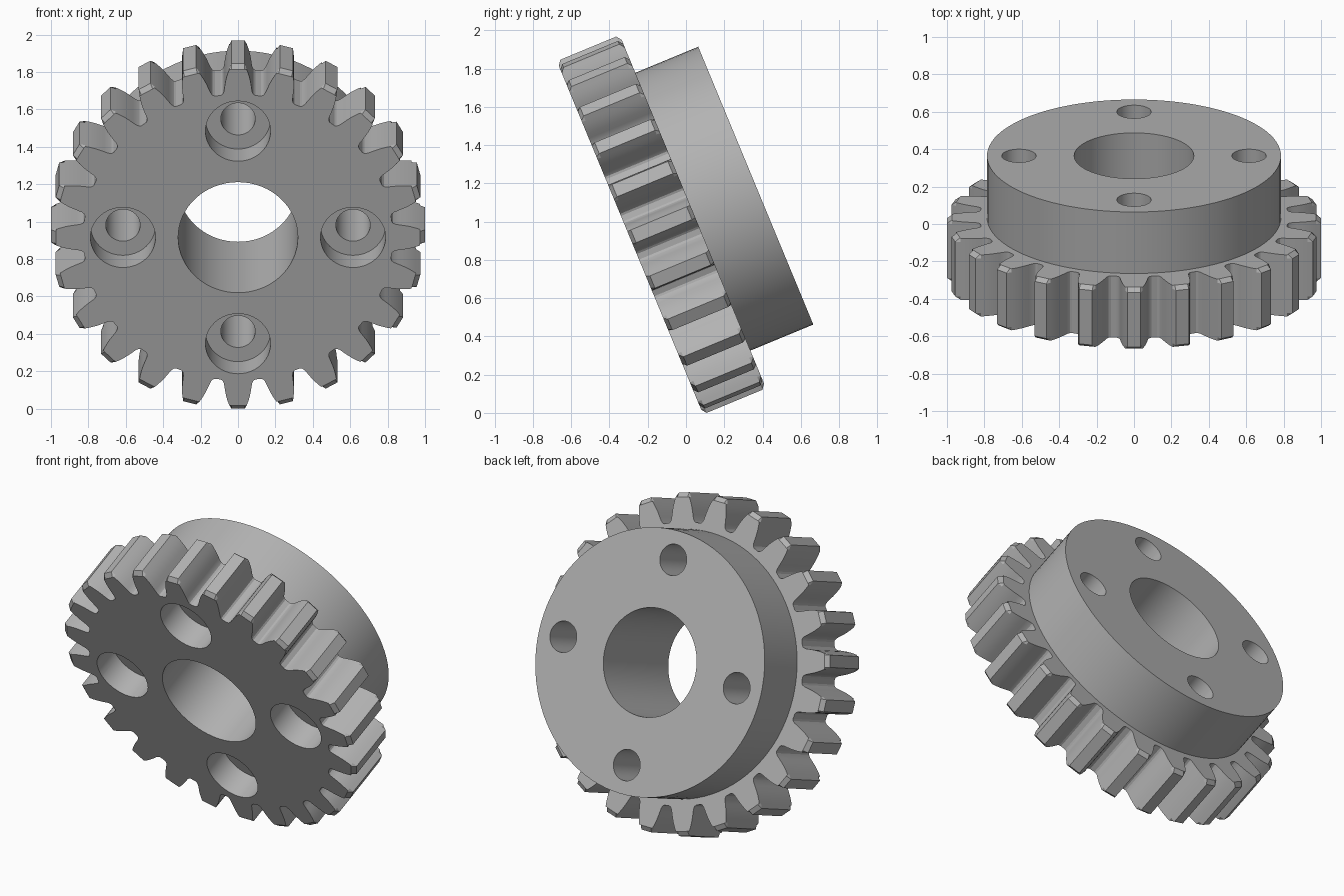
import bpy, bmesh, math
from mathutils import Matrix

if "Cube" in bpy.data.objects:
    bpy.data.objects.remove(bpy.data.objects["Cube"], do_unlink=True)

TEETH = 24
GEAR_T, TOTAL_T = 0.356, 0.712
CHAMFER, FACE_R = 0.02, 0.973
# Half tooth outline from root to tip: (radius, half angle)
FLANK = [(0.827, 0.112), (0.833, 0.099), (0.848, 0.089), (0.87, 0.083),
         (0.90, 0.075), (0.923, 0.068), (0.95, 0.058), (0.973, 0.048), (1.0, 0.036)]

steel = bpy.data.materials.new("steel grey")
steel.use_nodes = True
grey = (0.45, 0.45, 0.45, 1)
steel.diffuse_color = grey
steel.node_tree.nodes["Principled BSDF"].inputs["Base Color"].default_value = grey


def new_object(name, bm):
    bmesh.ops.recalc_face_normals(bm, faces=bm.faces)
    mesh = bpy.data.meshes.new(name)
    bm.to_mesh(mesh)
    bm.free()
    mesh.materials.append(steel)
    obj = bpy.data.objects.new(name, mesh)
    bpy.context.collection.objects.link(obj)
    return obj


def cylinder(name, radius, z0, z1, x=0, y=0, segments=64):
    bm = bmesh.new()
    bmesh.ops.create_cone(bm, cap_ends=True, segments=segments, radius1=radius, radius2=radius,
                          depth=z1 - z0, matrix=Matrix.Translation((x, y, (z0 + z1) / 2)))
    return new_object(name, bm)


def combine(target, tool, operation):
    mod = target.modifiers.new(operation.lower(), 'BOOLEAN')
    mod.operation, mod.solver, mod.object = operation, 'EXACT', tool
    bpy.context.view_layer.objects.active = target
    bpy.ops.object.modifier_apply(modifier=mod.name)
    bpy.data.objects.remove(tool, do_unlink=True)


# Toothed wheel: one outline lofted through four levels, tips chamfered at both faces
outline = []
for i in range(TEETH):
    mid = 2 * math.pi * i / TEETH
    outline += [(r, mid - a) for r, a in FLANK]
    outline += [(r, mid + a) for r, a in reversed(FLANK)]

bm = bmesh.new()
loops = []
for z, limit in ((0, FACE_R), (CHAMFER, 1), (GEAR_T - CHAMFER, 1), (GEAR_T, FACE_R)):
    loops.append([bm.verts.new((min(r, limit) * math.cos(a), min(r, limit) * math.sin(a), z))
                  for r, a in outline])
n = len(outline)
for low, high in zip(loops, loops[1:]):
    for i in range(n):
        j = (i + 1) % n
        bm.faces.new((low[i], low[j], high[j], high[i]))
bm.faces.new(loops[0])
bm.faces.new(loops[-1])
gear = new_object("gear_with_hub", bm)

# Hub behind the wheel
combine(gear, cylinder("hub", 0.786, 0.1, TOTAL_T, segments=96), 'UNION')

# Central bore and four counterbored bolt holes
combine(gear, cylinder("bore_cutter", 0.32, -0.1, TOTAL_T + 0.1), 'DIFFERENCE')
for k in range(4):
    x, y = 0.615 * math.cos(k * math.pi / 2), 0.615 * math.sin(k * math.pi / 2)
    combine(gear, cylinder("bolt_cutter", 0.092, -0.1, TOTAL_T + 0.1, x, y, 48), 'DIFFERENCE')
    combine(gear, cylinder("counterbore_cutter", 0.174, -0.1, 0.17, x, y, 48), 'DIFFERENCE')

# Lean the axle back and rest the wheel on its lowest teeth
gear.data.transform(Matrix.Translation((0, -0.293, 0.917)) @ Matrix.Rotation(math.radians(-67.5), 4, 'X'))
lowest = min(v.co.z for v in gear.data.vertices)
gear.data.transform(Matrix.Translation((0, 0, -lowest)))

bpy.ops.object.select_all(action='DESELECT')
gear.select_set(True)
bpy.context.view_layer.objects.active = gear
bpy.ops.object.shade_smooth_by_angle(angle=math.radians(25))
